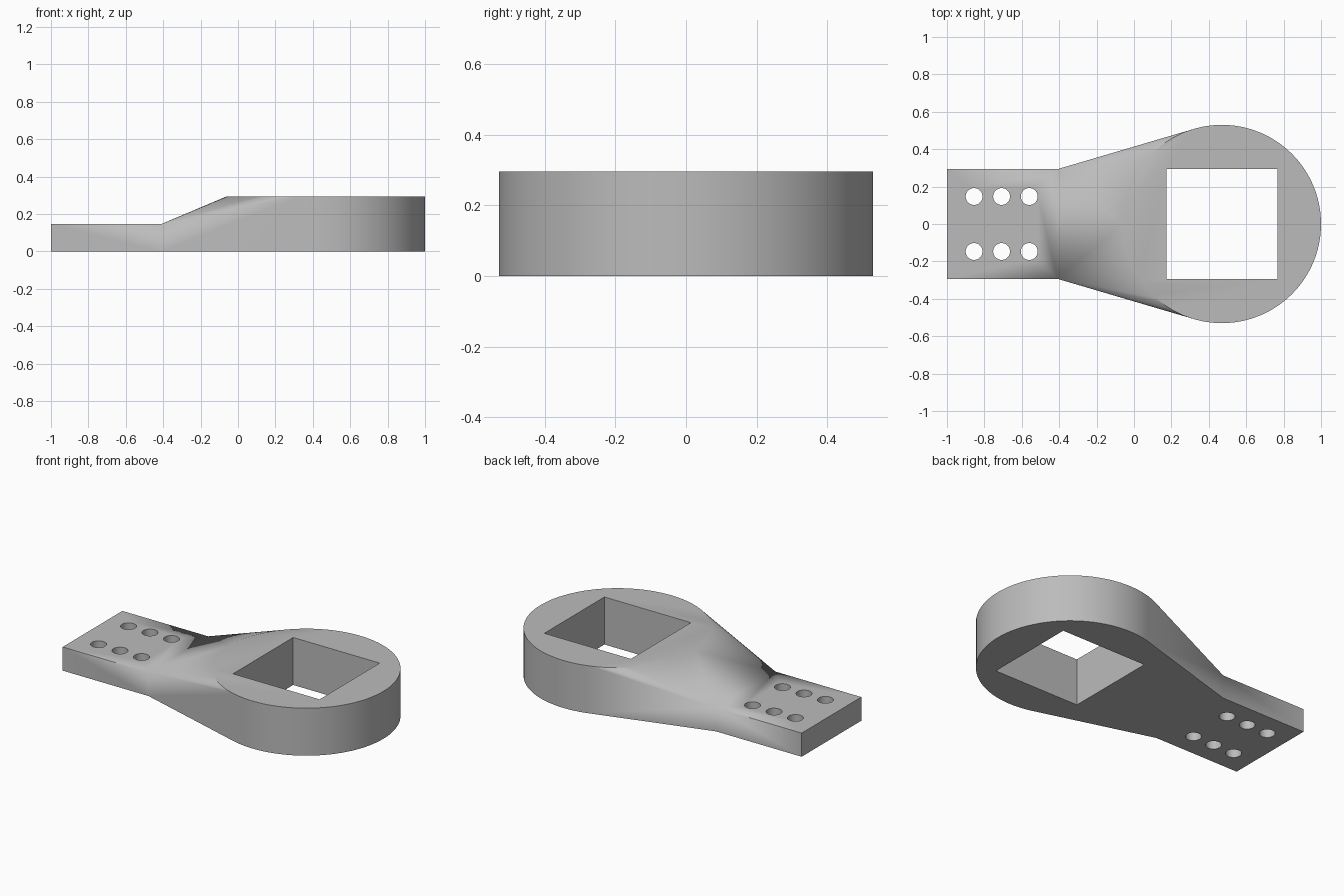
import bpy, bmesh, math
from mathutils import Matrix, Vector

if "Cube" in bpy.data.objects:
    bpy.data.objects.remove(bpy.data.objects["Cube"])

HEAD_X, HEAD_R, HEAD_H = 0.47, 0.53, 0.295
NECK_X, TANG_W, TANG_H = -0.41, 0.293, 0.147
HOLE_Y, HOLE_R = 0.147, 0.045


def to_object(bm, name):
    mesh = bpy.data.meshes.new(name)
    bm.to_mesh(mesh)
    bm.free()
    obj = bpy.data.objects.new(name, mesh)
    bpy.context.collection.objects.link(obj)
    return obj


# Round head blended into the tang: hull of a disc and the neck rectangle
bm = bmesh.new()
bmesh.ops.create_cone(bm, cap_ends=True, segments=96, radius1=HEAD_R, radius2=HEAD_R,
                      depth=HEAD_H, matrix=Matrix.Translation((HEAD_X, 0, HEAD_H / 2)))
bmesh.ops.delete(bm, geom=bm.faces[:], context='FACES_ONLY')
bmesh.ops.delete(bm, geom=bm.edges[:], context='EDGES_FACES') if bm.edges else None
for y in (-TANG_W, TANG_W):
    for z in (0, TANG_H):
        bm.verts.new((NECK_X, y, z))
bmesh.ops.convex_hull(bm, input=bm.verts[:])

# Flat tang drawn out from the neck
neck = [f for f in bm.faces if all(v.co.x < NECK_X + 0.01 for v in f.verts)]
bmesh.ops.delete(bm, geom=neck, context='FACES')
rim = [e for e in bm.edges if e.is_boundary]
new = bmesh.ops.extrude_edge_only(bm, edges=rim)["geom"]
for v in new:
    if isinstance(v, bmesh.types.BMVert):
        v.co.x = -1
bmesh.ops.holes_fill(bm, edges=[e for e in bm.edges if e.is_boundary], sides=0)
bmesh.ops.recalc_face_normals(bm, faces=bm.faces[:])
bmesh.ops.dissolve_limit(bm, angle_limit=math.radians(0.2), verts=bm.verts[:], edges=bm.edges[:])
bracket = to_object(bm, "bracket_body")

# Square socket and six bolt holes
bm = bmesh.new()
bmesh.ops.create_cube(bm, size=1, matrix=Matrix.Translation((HEAD_X, 0, 0.15))
                      @ Matrix.Diagonal((0.595, 0.59, 1, 1)))
for x in (-0.855, -0.708, -0.56):
    for y in (-HOLE_Y, HOLE_Y):
        bmesh.ops.create_cone(bm, cap_ends=True, segments=40, radius1=HOLE_R, radius2=HOLE_R,
                              depth=1, matrix=Matrix.Translation((x, y, 0.1)))
cutter = to_object(bm, "hole_cutter")
cutter.hide_render = True

bpy.ops.object.select_all(action='DESELECT')
bpy.context.view_layer.objects.active = bracket
bracket.select_set(True)
cut = bracket.modifiers.new("holes", 'BOOLEAN')
cut.operation, cut.solver, cut.object = 'DIFFERENCE', 'EXACT', cutter
bpy.ops.object.modifier_apply(modifier=cut.name)
bpy.data.objects.remove(cutter)

# Plain grey metal
grey = bpy.data.materials.new("grey_metal")
grey.use_nodes = True
colour = (0.5, 0.5, 0.5, 1)
grey.diffuse_color = colour
grey.node_tree.nodes["Principled BSDF"].inputs["Base Color"].default_value = colour
bracket.data.materials.clear()
bracket.data.materials.append(grey)
bpy.ops.object.shade_smooth_by_angle(angle=math.radians(30))
